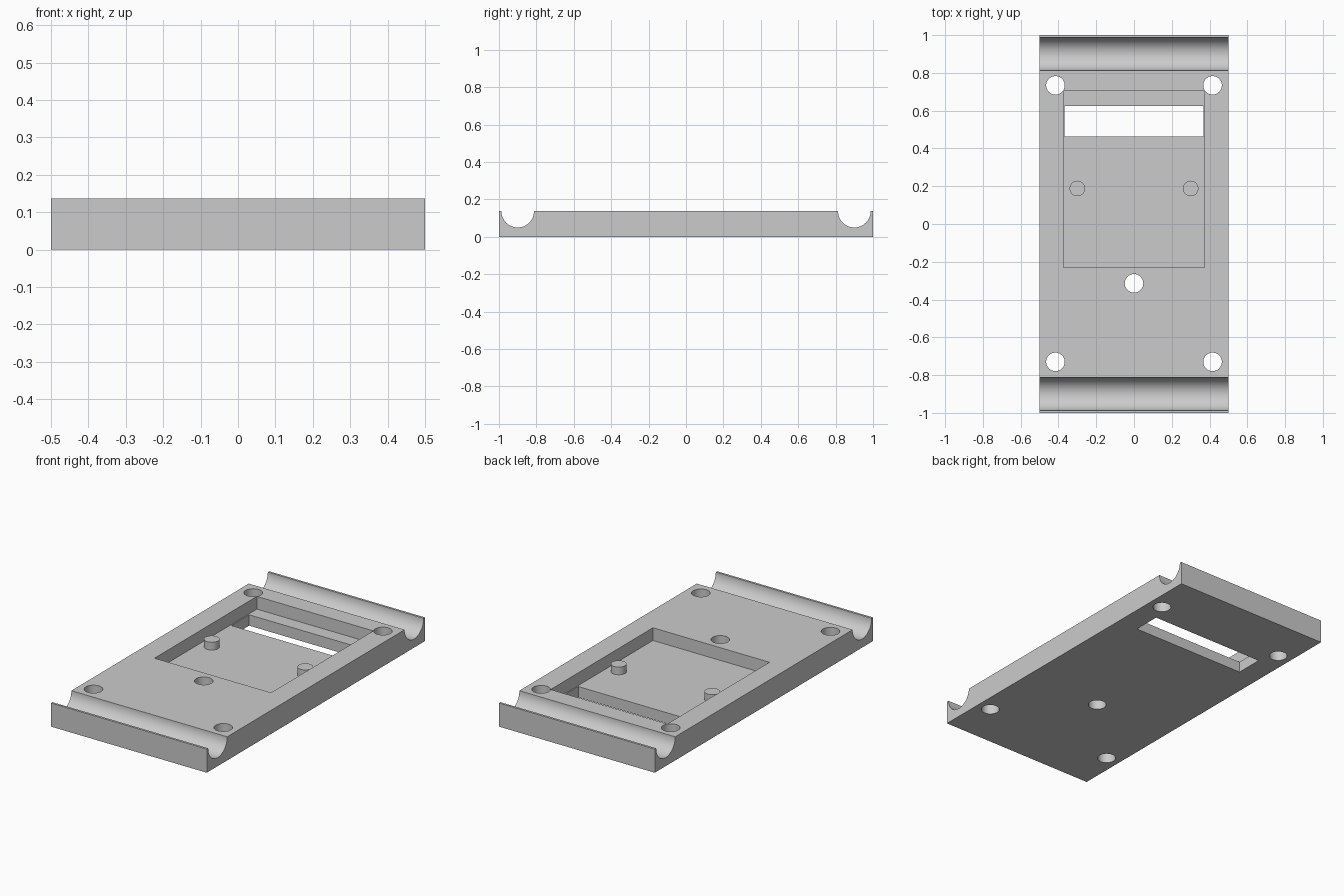
import bpy, bmesh
from math import cos, sin, pi
from mathutils import Matrix

cube = bpy.data.objects.get("Cube")
if cube:
    bpy.data.objects.remove(cube, do_unlink=True)

TOP, FLOOR = 0.137, 0.063
GROOVE_Y, GROOVE_R = 0.9, 0.087

grey = bpy.data.materials.new("plain grey")
grey.use_nodes = True
grey.diffuse_color = (0.6, 0.6, 0.6, 1)
grey.node_tree.nodes["Principled BSDF"].inputs["Base Color"].default_value = (0.6, 0.6, 0.6, 1)


def finish(name, bm):
    bmesh.ops.recalc_face_normals(bm, faces=bm.faces)
    mesh = bpy.data.meshes.new(name)
    bm.to_mesh(mesh)
    bm.free()
    mesh.materials.append(grey)
    obj = bpy.data.objects.new(name, mesh)
    bpy.context.collection.objects.link(obj)
    return obj


def box(name, x0, x1, y0, y1, z0, z1):
    bm = bmesh.new()
    place = Matrix.Translation(((x0 + x1) / 2, (y0 + y1) / 2, (z0 + z1) / 2))
    size = Matrix.Diagonal((x1 - x0, y1 - y0, z1 - z0, 1))
    bmesh.ops.create_cube(bm, size=1, matrix=place @ size)
    return finish(name, bm)


def cylinder(name, x, y, r, z0, z1):
    bm = bmesh.new()
    bmesh.ops.create_cone(bm, cap_ends=True, segments=48, radius1=r, radius2=r,
                          depth=z1 - z0, matrix=Matrix.Translation((x, y, (z0 + z1) / 2)))
    return finish(name, bm)


def activate(obj):
    bpy.ops.object.select_all(action='DESELECT')
    obj.select_set(True)
    bpy.context.view_layer.objects.active = obj


def smooth(obj):
    activate(obj)
    bpy.ops.object.shade_smooth_by_angle(angle=pi / 6)


# Plate: side profile with a half-round groove near each end, extruded across x
steps = 32
arc = [(GROOVE_R * cos(pi * i / steps), TOP - GROOVE_R * sin(pi * i / steps))
       for i in range(steps + 1)]
profile = [(-1, 0), (1, 0), (1, TOP)]
for centre in (GROOVE_Y, -GROOVE_Y):
    profile += [(centre + y, z) for y, z in arc]
profile.append((-1, TOP))
bm = bmesh.new()
side = bm.faces.new([bm.verts.new((-0.5, y, z)) for y, z in profile])
extruded = bmesh.ops.extrude_face_region(bm, geom=[side])["geom"]
bmesh.ops.translate(bm, vec=(1, 0, 0),
                    verts=[v for v in extruded if isinstance(v, bmesh.types.BMVert)])
plate = finish("base_plate", bm)

# Cutters: recessed pocket, through slot and five screw holes
cutters = [box("pocket_cutter", -0.374, 0.374, -0.231, 0.707, FLOOR, 0.3),
           box("slot_cutter", -0.367, 0.367, 0.463, 0.626, -0.1, 0.1)]
holes = [(x, y) for x in (-0.416, 0.416) for y in (-0.73, 0.734)] + [(0, -0.314)]
cutters += [cylinder("hole_cutter", x, y, 0.049, -0.1, 0.3) for x, y in holes]
for cutter in cutters:
    cutter.hide_render = True
    activate(plate)
    mod = plate.modifiers.new("cut", 'BOOLEAN')
    mod.operation = 'DIFFERENCE'
    mod.solver = 'EXACT'
    mod.object = cutter
    bpy.ops.object.modifier_apply(modifier=mod.name)
    bpy.data.objects.remove(cutter, do_unlink=True)
smooth(plate)

# Locating pins standing on the pocket floor
for name, x in (("right_pin", -0.3), ("left_pin", 0.3)):
    smooth(cylinder(name, x, 0.188, 0.041, FLOOR - 0.01, 0.108))
